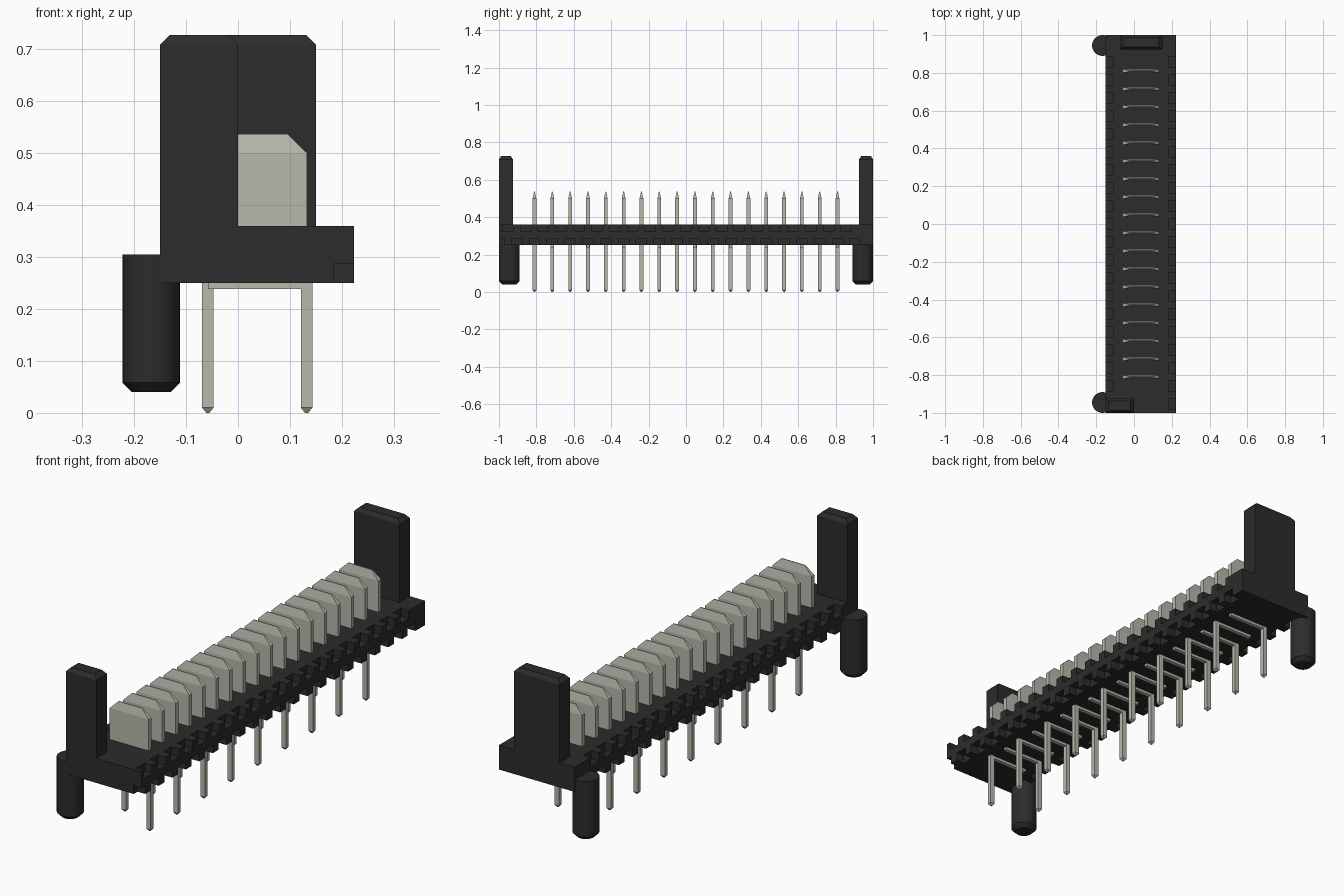
import bpy, bmesh
from mathutils import Vector

cube = bpy.data.objects.get("Cube")
if cube:
    bpy.data.objects.remove(cube, do_unlink=True)


def material(name, rgb):
    m = bpy.data.materials.new(name)
    m.use_nodes = True
    m.diffuse_color = (*rgb, 1)
    m.node_tree.nodes["Principled BSDF"].inputs["Base Color"].default_value = (*rgb, 1)
    return m


BLACK = material("black plastic", (0.025, 0.025, 0.025))
METAL = material("tin metal", (0.48, 0.48, 0.42))


def finish(name, bm, mat):
    bmesh.ops.recalc_face_normals(bm, faces=bm.faces)
    me = bpy.data.meshes.new(name)
    bm.to_mesh(me)
    bm.free()
    me.materials.append(mat)
    ob = bpy.data.objects.new(name, me)
    bpy.context.collection.objects.link(ob)
    return ob


def box(bm, lo, hi, top=(0, 0, 0), bottom=(0, 0, 0)):
    """Box whose ends taper: top/bottom = (inset x, inset y, height)."""
    levels = [(lo[2], bottom[0], bottom[1])] if bottom[2] else []
    levels += [(lo[2] + bottom[2], 0, 0), (hi[2] - top[2], 0, 0)]
    levels += [(hi[2], top[0], top[1])] if top[2] else []
    rings = []
    for z, ix, iy in levels:
        x0, x1, y0, y1 = lo[0] + ix, hi[0] - ix, lo[1] + iy, hi[1] - iy
        rings.append([bm.verts.new(p) for p in
                      ((x0, y0, z), (x1, y0, z), (x1, y1, z), (x0, y1, z))])
    bm.faces.new(rings[0][::-1])
    bm.faces.new(rings[-1])
    for a, b in zip(rings, rings[1:]):
        for i in range(4):
            j = (i + 1) % 4
            bm.faces.new((a[i], a[j], b[j], b[i]))


X0, X1, Z0, Z1 = -0.15, 0.223, 0.25, 0.36
PITCH, COUNT, FIRST = 0.0953, 18, -0.81

# Housing bar with staggered notches along both long edges
bm = bmesh.new()
box(bm, (X0, -1, Z0), (X1, 1, Z1))
body = finish("housing_bar", bm, BLACK)
bm = bmesh.new()
for k in range(-2, COUNT + 1):
    y = FIRST + k * PITCH
    for xa, xb in ((X0 - 0.02, X0 + 0.038), (X1 - 0.038, X1 + 0.02)):
        if k > -2 or xa > 0:
            box(bm, (xa, y - 0.028, Z0 - 0.02), (xb, y + 0.028, Z0 + 0.037))
        if k < COUNT:
            c = y + PITCH / 2
            box(bm, (xa, c - 0.028, Z1 - 0.037), (xb, c + 0.028, Z1 + 0.02))
cutter = finish("notch_cutter", bm, BLACK)
cutter.hide_render = True
cutter.hide_viewport = True
mod = body.modifiers.new("notches", "BOOLEAN")
mod.operation, mod.object, mod.solver = "DIFFERENCE", cutter, "EXACT"

# End posts with chamfered tops
for name, x0, x1, y0 in (("front_post", X0, 0, -1), ("back_post", -0.075, 0.15, 0.925)):
    bm = bmesh.new()
    box(bm, (x0, y0, Z0 + 0.04), (x1, y0 + 0.075, 0.727), top=(0.018, 0.012, 0.018))
    finish(name, bm, BLACK)

# Locating pegs with a chamfered foot
for name, y in (("front_peg", -0.945), ("back_peg", 0.945)):
    bm = bmesh.new()
    bmesh.ops.create_cone(bm, cap_ends=True, segments=32, radius1=0.055,
                          radius2=0.055, depth=0.265)
    foot = [e for e in bm.edges if all(v.co.z < 0 for v in e.verts)]
    bmesh.ops.bevel(bm, geom=foot, offset=0.018, segments=1, affect="EDGES")
    bmesh.ops.translate(bm, verts=bm.verts, vec=Vector((-0.167, y, 0.1725)))
    peg = finish(name, bm, BLACK)
    bpy.context.view_layer.objects.active = peg
    peg.select_set(True)
    bpy.ops.object.shade_smooth_by_angle(angle=0.5)
    peg.select_set(False)

# Contact blades, cross bars and alternating solder pins
blades, bars, pins = bmesh.new(), bmesh.new(), bmesh.new()
for k in range(COUNT):
    y = FIRST + k * PITCH
    box(blades, (-0.06, y - 0.01, Z1 - 0.02), (0.133, y + 0.01, 0.537),
        top=(0.038, 0.008, 0.037))
    box(bars, (-0.058, y - 0.009, 0.238), (0.133, y + 0.009, Z0 + 0.01))
    x = 0.132 if k % 2 == 0 else -0.058
    box(pins, (x - 0.011, y - 0.01, 0), (x + 0.011, y + 0.01, Z0 + 0.01),
        bottom=(0.008, 0.007, 0.01))
finish("contact_blades", blades, METAL)
finish("contact_bars", bars, METAL)
finish("solder_pins", pins, METAL)
